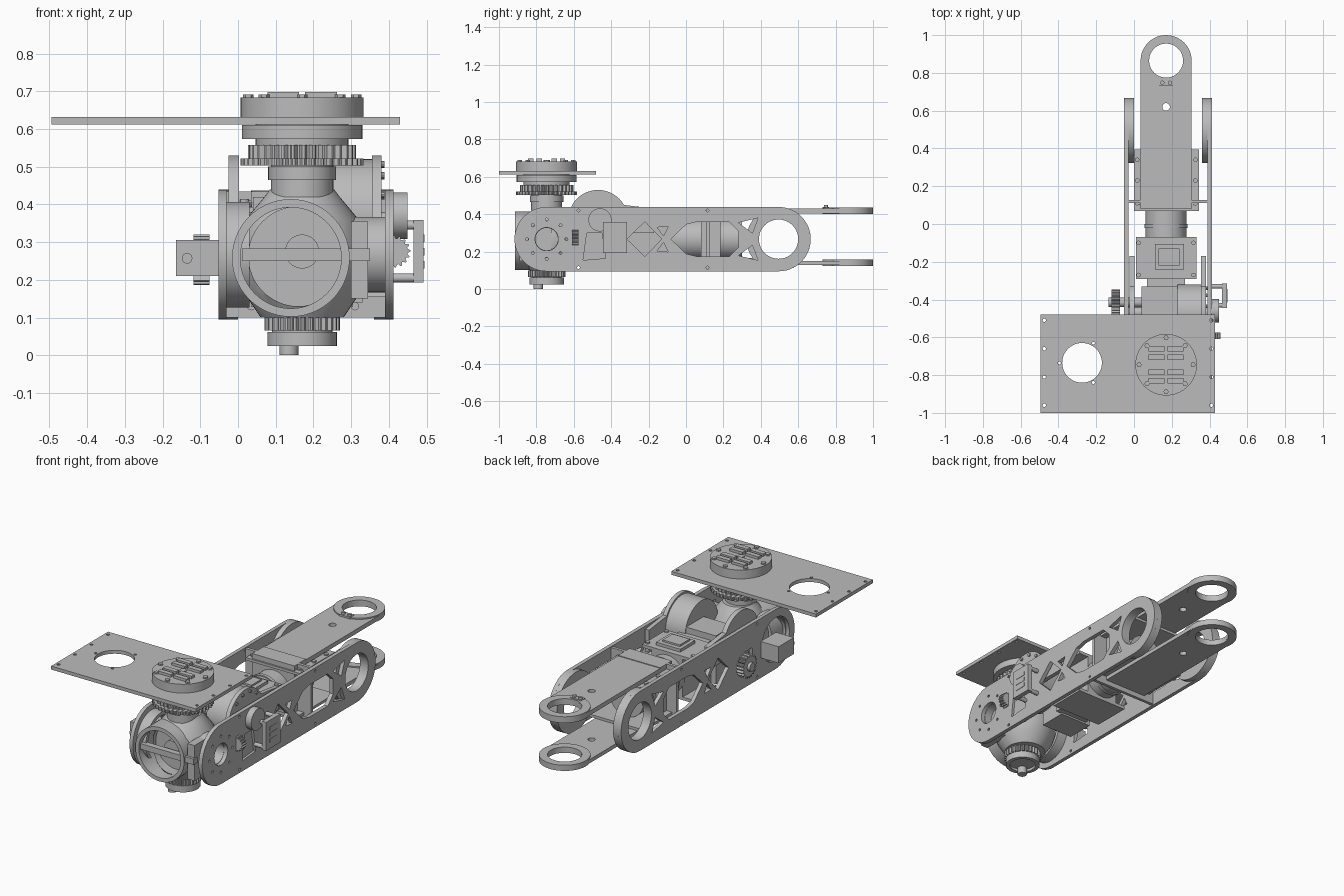
import bpy, bmesh, math
from mathutils import Matrix

cube = bpy.data.objects.get("Cube")
if cube:
    bpy.data.objects.remove(cube, do_unlink=True)

grey = bpy.data.materials.new("mid_grey")
grey.use_nodes = True
grey.diffuse_color = (0.5, 0.5, 0.5, 1)
grey.node_tree.nodes["Principled BSDF"].inputs["Base Color"].default_value = (0.5, 0.5, 0.5, 1)
parts = []
CX, CY, CZ = 0.17, -0.745, 0.267      # wrist axis and side plate mid height


def register(name, mesh):
    ob = bpy.data.objects.new(name, mesh)
    bpy.context.scene.collection.objects.link(ob)
    mesh.materials.clear()
    mesh.materials.append(grey)
    parts.append(ob)
    return ob


def circle(u, v, r, n=40):
    return [(u + r * math.cos(2 * math.pi * i / n), v + r * math.sin(2 * math.pi * i / n)) for i in range(n)]


def capsule(u0, u1, v, r, n=24):
    arc = [math.pi / 2 + math.pi * i / n for i in range(n + 1)]
    return ([(u0 + r * math.cos(a), v + r * math.sin(a)) for a in arc] +
            [(u1 - r * math.cos(a), v - r * math.sin(a)) for a in arc])


def gear_loop(u, v, r, teeth, depth):
    out = []
    for i in range(teeth * 4):
        a, rad = 2 * math.pi * i / (teeth * 4), r - (depth if i % 4 > 1 else 0)
        out.append((u + rad * math.cos(a), v + rad * math.sin(a)))
    return out


def prism(name, axis, lo, hi, *loops):
    """Extrude an outline with optional holes along an axis."""
    cu = bpy.data.curves.new(name, 'CURVE')
    cu.dimensions, cu.fill_mode, cu.extrude = '2D', 'BOTH', (hi - lo) / 2
    for loop in loops:
        sp = cu.splines.new('POLY')
        sp.points.add(len(loop) - 1)
        for p, (u, v) in zip(sp.points, loop):
            p.co = (u, v, 0, 1)
        sp.use_cyclic_u = True
    tmp = bpy.data.objects.new(name, cu)
    bpy.context.scene.collection.objects.link(tmp)
    dg = bpy.context.evaluated_depsgraph_get()
    mesh = bpy.data.meshes.new_from_object(tmp.evaluated_get(dg))
    bpy.data.objects.remove(tmp, do_unlink=True)
    mid = (lo + hi) / 2
    for vert in mesh.vertices:
        u, v, w = vert.co
        w += mid
        vert.co = {'x': (w, u, v), 'y': (u, w, v), 'z': (u, v, w)}[axis]
    bm = bmesh.new()
    bm.from_mesh(mesh)
    bmesh.ops.remove_doubles(bm, verts=bm.verts, dist=1e-5)
    bmesh.ops.recalc_face_normals(bm, faces=bm.faces)
    bm.to_mesh(mesh)
    bm.free()
    return register(name, mesh)


def box(name, x0, x1, y0, y1, z0, z1):
    return prism(name, 'z', z0, z1, [(x0, y0), (x1, y0), (x1, y1), (x0, y1)])


def rod(name, axis, lo, hi, u, v, r, hole=0, n=40):
    loops = [circle(u, v, r, n)] + ([circle(u, v, hole, n)] if hole else [])
    return prism(name, axis, lo, hi, *loops)


def lathe(name, profile, x, y, steps=48):
    bm = bmesh.new()
    vs = [bm.verts.new((r, 0, z)) for r, z in profile]
    es = [bm.edges.new(p) for p in zip(vs, vs[1:])]
    bmesh.ops.spin(bm, geom=vs + es, cent=(0, 0, 0), axis=(0, 0, 1), angle=2 * math.pi, steps=steps)
    bmesh.ops.remove_doubles(bm, verts=bm.verts, dist=1e-5)
    bmesh.ops.recalc_face_normals(bm, faces=bm.faces)
    bm.transform(Matrix.Translation((x, y, 0)))
    mesh = bpy.data.meshes.new(name)
    bm.to_mesh(mesh)
    bm.free()
    return register(name, mesh)


def flip(loop):
    return [(u, 2 * CZ - v) for u, v in reversed(loop)]


# side plates with truss cutouts and thick rear rings
slot_top = [(-0.08, CZ), (0.0, 0.345), (0.06, 0.36), (0.23, 0.36), (0.28, 0.31)]
slot = slot_top + flip(slot_top[1:])
diamond = [(-0.315, CZ), (-0.22, 0.36), (-0.13, CZ), (-0.22, 0.175)]
rear_tri = [(0.28, 0.355), (0.385, 0.38), (0.355, 0.30)]
mid_tri = [(-0.155, 0.33), (-0.095, 0.335), (-0.12, 0.285)]
quad = [(-0.55, 0.155), (-0.43, 0.165), (-0.45, 0.3), (-0.53, 0.3)]
cutouts = [slot, diamond, rear_tri, flip(rear_tri), mid_tri, flip(mid_tri), quad, circle(0.495, CZ, 0.105)]
bolts = [circle(y, z, 0.008, 8) for y in (-0.575, 0.115) for z in (0.115, 0.42)]
bolts += [circle(CY + 0.105 * math.cos(a), CZ + 0.105 * math.sin(a), 0.008, 8)
          for a in [math.pi * k / 4 for k in range(8)]]
outline = capsule(CY, 0.495, CZ, 0.172)
prism("right_side_plate", 'x', 0.39, 0.413, outline, *cutouts, *bolts, circle(CY, CZ, 0.062))
prism("left_side_plate", 'x', -0.052, -0.03, outline, *cutouts, *bolts[:4], circle(CY, CZ, 0.125))
rod("right_rear_ring", 'x', 0.36, 0.392, 0.495, CZ, 0.172, 0.105)
rod("left_rear_ring", 'x', -0.032, 0.0, 0.495, CZ, 0.172, 0.105)

# forked rear link: two rounded plates with eyes
for name, z0, z1 in (("upper", 0.405, 0.43), ("lower", 0.128, 0.15)):
    c = circle(CX, 0.865, 0.135, 48)
    link = [(0.035, 0.08), (0.305, 0.08)] + c[:25]
    prism(name + "_link_plate", 'z', z0, z1, link, circle(CX, 0.865, 0.09), circle(CX, 0.62, 0.02, 20))
    rod(name + "_link_eye", 'z', z0 - 0.004, z1 + 0.007, CX, 0.865, 0.135, 0.09, 48)
box("link_clip", 0.135, 0.205, 0.73, 0.765, 0.43, 0.44)
for x in (0.15, 0.19):
    rod("clip_screw", 'z', 0.43, 0.45, x, 0.748, 0.011, n=16)
for z0 in (0.39, 0.15):
    box("link_mount_flange", 0.0, 0.345, 0.07, 0.395, z0, z0 + 0.015)
for x in (0.017, 0.325):
    for y in (0.11, 0.23, 0.34):
        rod("flange_screw", 'z', 0.4, 0.413, x, y, 0.012, n=12)
box("link_block", 0.035, 0.305, 0.08, 0.185, 0.13, 0.434)
box("bulkhead", -0.03, 0.39, 0.11, 0.128, 0.1, 0.434)
for x in (0.035, 0.31):
    for z in (0.13, 0.4):
        rod("bulkhead_screw", 'y', 0.1, 0.112, x, z, 0.011, n=12)

# drive motor and gearbox between the plates
rod("motor", 'y', -0.08, 0.3, CX, CZ, 0.108, n=48)
rod("motor_collar", 'y', -0.02, 0.0, CX, CZ, 0.114, n=48)
for z0 in (0.375, 0.14):
    box("gearbox_plate", 0.01, 0.33, -0.29, -0.07, z0, z0 + 0.018)
box("gearbox_body", 0.07, 0.27, -0.34, -0.07, 0.15, 0.385)
box("gearbox_cover", 0.11, 0.265, -0.24, -0.105, 0.385, 0.41)
box("gearbox_cap", 0.13, 0.24, -0.22, -0.13, 0.405, 0.42)
for x in (0.025, 0.315):
    for y in (-0.27, -0.1):
        rod("gearbox_screw", 'z', 0.39, 0.402, x, y, 0.012, n=12)
box("drive_block", 0.04, 0.24, -0.49, -0.33, 0.14, 0.42)

# large drum with raised side flanges
rod("drum", 'x', 0.23, 0.36, -0.47, 0.37, 0.15, n=64)
hump = [(-0.66, 0.3)] + circle(-0.47, 0.37, 0.16, 48)[20:3:-1] + [(-0.17, 0.43), (-0.17, 0.3)]
for name, x0, x1 in (("right", 0.355, 0.38), ("left", -0.025, 0.002)):
    prism(name + "_drum_flange", 'x', x0, x1, hump)
for k in range(6):
    a = math.pi * (0.12 + k * 0.15)
    rod("flange_bolt", 'x', 0.378, 0.388, -0.47 + 0.14 * math.cos(a), 0.37 + 0.14 * math.sin(a), 0.009, n=10)
rod("drum_shaft", 'x', -0.03, 0.39, -0.47, 0.35, 0.03)

# fittings outside the right plate
rod("encoder_disc", 'x', 0.41, 0.45, -0.46, 0.37, 0.062)
box("encoder_bracket", 0.465, 0.492, -0.445, -0.315, 0.193, 0.358)
for z in (0.205, 0.345):
    for y in (-0.43, -0.33):
        rod("bracket_standoff", 'x', 0.41, 0.47, y, z, 0.012, n=16)
for z in (0.24, 0.275, 0.31):
    box("bracket_rib", 0.49, 0.494, -0.415, -0.345, z - 0.01, z + 0.01)
prism("worm_gear", 'y', -0.61, -0.575, gear_loop(0.415, 0.275, 0.042, 16, 0.007))
prism("servo_box", 'x', 0.32, 0.4, quad)

# fittings outside the left plate
box("left_motor_box", -0.165, -0.05, -0.75, -0.61, 0.21, 0.305)
rod("left_motor_shaft", 'y', -0.78, -0.74, -0.135, 0.257, 0.014, n=16)
prism("left_gear", 'x', -0.118, -0.075, gear_loop(-0.415, 0.253, 0.067, 20, 0.012))
rod("left_gear_shaft", 'x', -0.135, 0.05, -0.415, 0.253, 0.025, n=24)

# wrist housing with an open front
housing = lathe("wrist_housing", [(0, 0.1), (0.11, 0.1), (0.15, 0.16), (0.168, 0.22), (0.17, 0.29),
                                  (0.15, 0.36), (0.1, 0.42), (0.085, 0.44), (0, 0.44)], CX, -0.725)
cutter = rod("housing_cutter", 'y', -1.0, -0.79, 0.16, 0.262, 0.132, n=48)
parts.remove(cutter)
cutter.hide_render = True
mod = housing.modifiers.new("front_opening", 'BOOLEAN')
mod.operation, mod.object, mod.solver = 'DIFFERENCE', cutter, 'EXACT'
old = housing.data
housing.data = bpy.data.meshes.new_from_object(
    housing.evaluated_get(bpy.context.evaluated_depsgraph_get()))
housing.modifiers.clear()
bpy.data.objects.remove(cutter, do_unlink=True)
bpy.data.meshes.remove(old)
rod("front_ring", 'y', -0.915, -0.76, 0.14, 0.258, 0.156, 0.134, 56)
rod("front_hub", 'y', -0.85, -0.78, CX, 0.275, 0.045)
box("front_crossbar", 0.01, 0.35, -0.905, -0.87, 0.25, 0.283)
box("front_side_block", 0.3, 0.345, -0.89, -0.72, 0.15, 0.355)
rod("right_wrist_pivot", 'x', 0.3, 0.39, CY, CZ, 0.1, 0.06)
rod("left_wrist_pivot", 'x', -0.03, 0.03, CY, CZ, 0.14, 0.12)

# vertical wrist stack: lower hub, neck, toothed ring and turntable
rod("bottom_knob", 'z', 0.0, 0.04, 0.135, -0.79, 0.025, n=24)
rod("bottom_ring", 'z', 0.025, 0.062, CX, CY, 0.092, 0.07)
rod("bottom_hub", 'z', 0.04, 0.11, CX, CY, 0.08)
prism("bottom_gear", 'z', 0.065, 0.1, gear_loop(CX, CY, 0.1, 28, 0.01))
rod("neck", 'z', 0.42, 0.51, CX, CY, 0.083)
rod("neck_collar", 'z', 0.465, 0.5, CX, CY, 0.09)
prism("upper_gear", 'z', 0.503, 0.522, gear_loop(CX, CY, 0.163, 40, 0.01))
prism("inner_gear", 'z', 0.52, 0.557, gear_loop(CX, CY, 0.143, 32, 0.014))
rod("turntable_bearing", 'z', 0.555, 0.615, CX, CY, 0.123, n=48)
rod("turntable_ring", 'z', 0.573, 0.611, CX, CY, 0.16, 0.12, 56)
rod("turntable_disc", 'z', 0.63, 0.683, CX, CY, 0.163, n=64)

# rectangular base plate with a round opening and corner holes
holes = [circle(x, y, 0.009, 10) for x in (-0.475, 0.41) for y in (-0.96, -0.81, -0.66, -0.51)]
holes += [circle(-0.275 + 0.12 * math.cos(a), -0.735 + 0.12 * math.sin(a), 0.008, 10)
          for a in (math.pi / 3, math.pi, -math.pi / 3)]
prism("base_plate", 'z', 0.612, 0.632, [(-0.495, -1), (0.43, -1), (0.43, -0.48), (-0.495, -0.48)],
      circle(-0.275, -0.735, 0.105, 48), *holes)

# raised details on the turntable
for k in range(8):
    a = math.pi * k / 4
    rod("disc_bolt", 'z', 0.68, 0.691, CX + 0.143 * math.cos(a), CY + 0.143 * math.sin(a), 0.014, n=6)
for side in (-1, 1):
    for row in (-0.085, -0.04, 0.04, 0.085):
        x, y = CX + side * 0.05, CY + row
        box("disc_pad", x - 0.042, x + 0.042, y - 0.014, y + 0.014, 0.68, 0.698)
rod("disc_center", 'z', 0.68, 0.69, CX, CY, 0.018, n=20)

# smooth the round surfaces and keep edges sharp
bpy.ops.object.select_all(action='DESELECT')
for ob in parts:
    ob.select_set(True)
bpy.context.view_layer.objects.active = parts[0]
bpy.ops.object.shade_smooth_by_angle(angle=math.radians(30))
